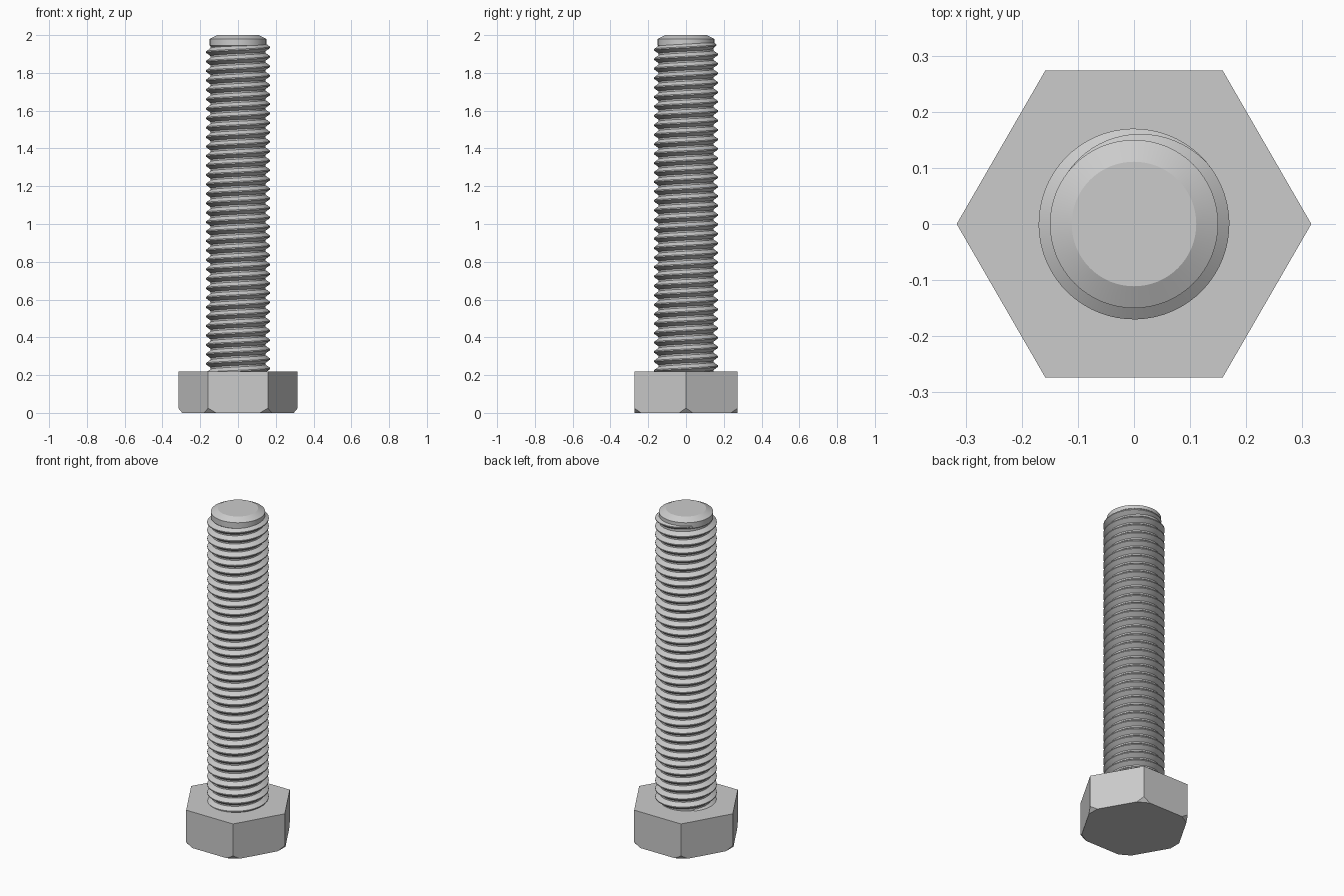
import bpy, bmesh
from math import cos, sin, pi, tau, radians
from mathutils import Vector

cube = bpy.data.objects.get("Cube")
if cube:
    bpy.data.objects.remove(cube, do_unlink=True)

steel = bpy.data.materials.new("grey_steel")
steel.use_nodes = True
steel.diffuse_color = (0.6, 0.6, 0.6, 1)
steel.node_tree.nodes["Principled BSDF"].inputs["Base Color"].default_value = (0.6, 0.6, 0.6, 1)

HEAD_R, HEAD_H = 0.316, 0.22
ROOT_R, CREST_R, TIP_R = 0.145, 0.17, 0.15
PITCH, SEG = 0.05, 64


def finish(bm, name, smooth):
    """Turn a bmesh into a steel object."""
    bmesh.ops.recalc_face_normals(bm, faces=bm.faces)
    mesh = bpy.data.meshes.new(name)
    bm.to_mesh(mesh)
    bm.free()
    mesh.materials.append(steel)
    if smooth:
        mesh.polygons.foreach_set("use_smooth", [True] * len(mesh.polygons))
        mesh.set_sharp_from_angle(angle=radians(25))
    obj = bpy.data.objects.new(name, mesh)
    bpy.context.collection.objects.link(obj)
    return obj


def loft(bm, rings, closed):
    """Join successive rings of vertices with quads."""
    n = len(rings[0])
    for a, b in zip(rings, rings[1:]):
        for i in range(n if closed else n - 1):
            j = (i + 1) % n
            bm.faces.new((a[i], a[j], b[j], b[i]))
    if closed:
        bm.faces.new(rings[0][::-1])
        bm.faces.new(rings[-1])


def ring(bm, r, z, n):
    return [bm.verts.new((r * cos(tau * i / n), r * sin(tau * i / n), z)) for i in range(n)]


# Hexagonal head with its six lower corners cut off
bm = bmesh.new()
loft(bm, [ring(bm, HEAD_R, z, 6) for z in (0, HEAD_H)], True)
for k in range(6):
    a = k * pi / 3
    out = Vector((cos(a), sin(a), 0))
    cut = bmesh.ops.bisect_plane(
        bm, geom=bm.verts[:] + bm.edges[:] + bm.faces[:],
        plane_co=out * 0.295, plane_no=out * 0.025 - Vector((0, 0, 0.021)),
        clear_outer=True)
    edges = [e for e in cut["geom_cut"] if isinstance(e, bmesh.types.BMEdge)]
    bmesh.ops.holes_fill(bm, edges=edges, sides=0)
finish(bm, "hex_head", False)

# Shaft core with a plain collar and chamfered tip
bm = bmesh.new()
profile = [(ROOT_R, 0.2), (ROOT_R, 1.94), (TIP_R, 1.945), (TIP_R, 1.98), (0.111, 2.0)]
loft(bm, [ring(bm, r, z, SEG) for r, z in profile], True)
finish(bm, "shaft_core", True)

# Right-handed helical thread that runs out near the tip
bm = bmesh.new()
END_ANGLE, END_Z, RUNOUT = radians(142), 1.955, radians(102)
steps = int((END_Z - 0.205) / PITCH * SEG)
rings = []
for s in range(steps + 1):
    back = (steps - s) * tau / SEG
    a = END_ANGLE - back
    z = END_Z - back / tau * PITCH
    f = min(1, back / RUNOUT)
    crest = TIP_R + (CREST_R - TIP_R) * f
    half = 0.012 + 0.009 * f
    section = [(ROOT_R - 0.003, -half - 0.002), (crest, -0.003),
               (crest, 0.003), (ROOT_R - 0.003, half + 0.002)]
    rings.append([bm.verts.new((r * cos(a), r * sin(a), z + dz)) for r, dz in section])
loft(bm, rings, True)
finish(bm, "screw_thread", True)
